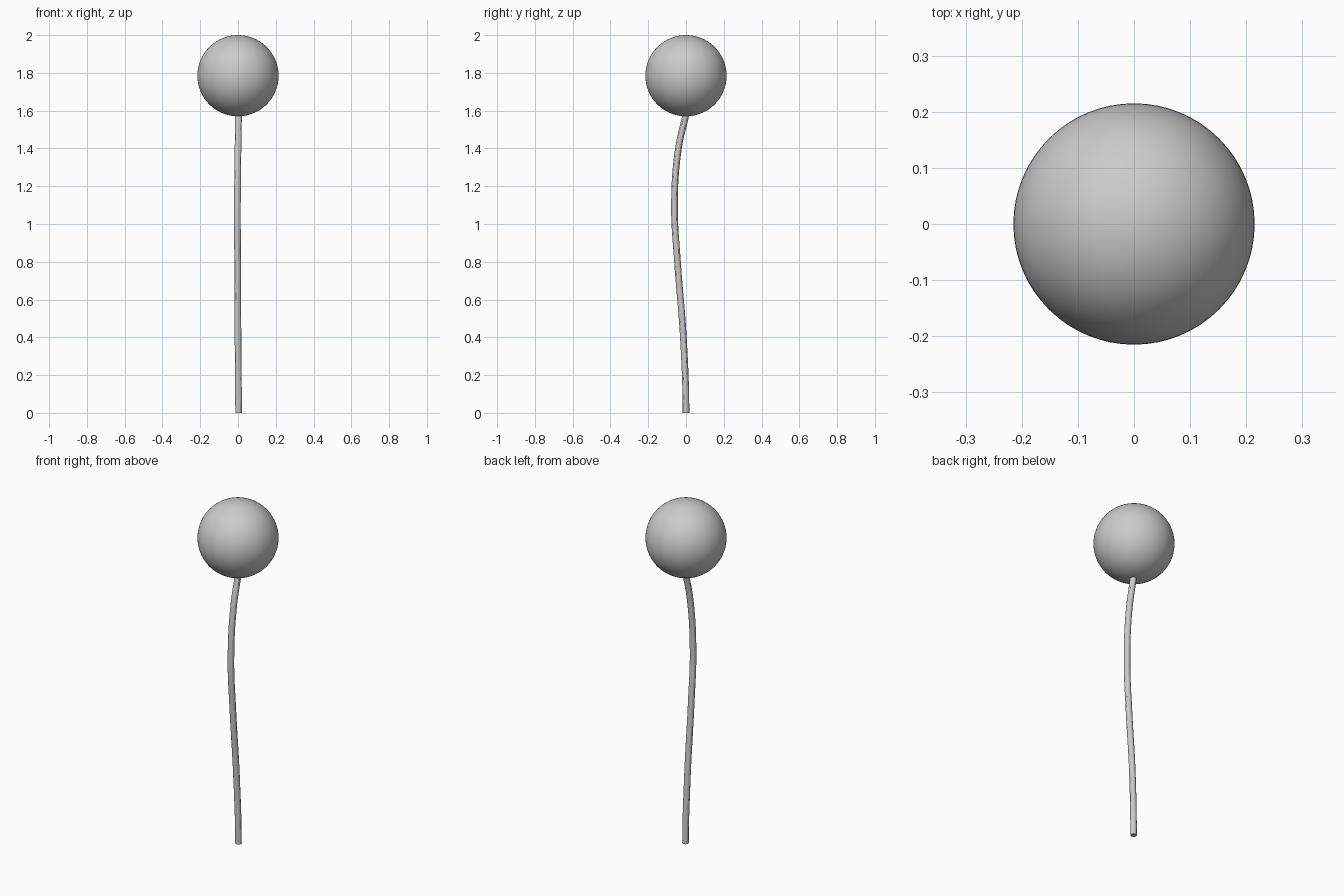
import bpy

if "Cube" in bpy.data.objects:
    bpy.data.objects.remove(bpy.data.objects["Cube"])

# Round head
bpy.ops.mesh.primitive_uv_sphere_add(segments=64, ring_count=32, radius=0.215,
                                     location=(0, 0, 1.785))
head = bpy.context.object
head.name = "round_head"
bpy.ops.object.shade_smooth()

# Bowed stem: a bevelled curve through a few points (x, y, z)
path = [(0.003, 0, 0), (0, -0.014, 0.4), (-0.002, -0.045, 0.8),
        (-0.003, -0.061, 1.1), (0, -0.04, 1.4), (0.003, 0.0, 1.58)]
curve = bpy.data.curves.new("stem", 'CURVE')
curve.dimensions = '3D'
curve.bevel_depth = 0.0175
curve.bevel_resolution = 4
curve.resolution_u = 10
curve.use_fill_caps = True
spline = curve.splines.new('BEZIER')
spline.bezier_points.add(len(path) - 1)
for point, co in zip(spline.bezier_points, path):
    point.co = co
    point.handle_left_type = point.handle_right_type = 'AUTO'

# Stand the stem upright at the base so its foot is flat on the ground
foot = spline.bezier_points[0]
foot.handle_left_type = foot.handle_right_type = 'FREE'
foot.handle_left = (0.003, 0, -0.13)
foot.handle_right = (0.003, 0, 0.13)

stem = bpy.data.objects.new("stem", curve)
bpy.context.collection.objects.link(stem)

# Turn the stem into a mesh with smooth sides and a sharp foot
bpy.ops.object.select_all(action='DESELECT')
stem.select_set(True)
bpy.context.view_layer.objects.active = stem
bpy.ops.object.convert(target='MESH')
bpy.ops.object.shade_smooth_by_angle()
